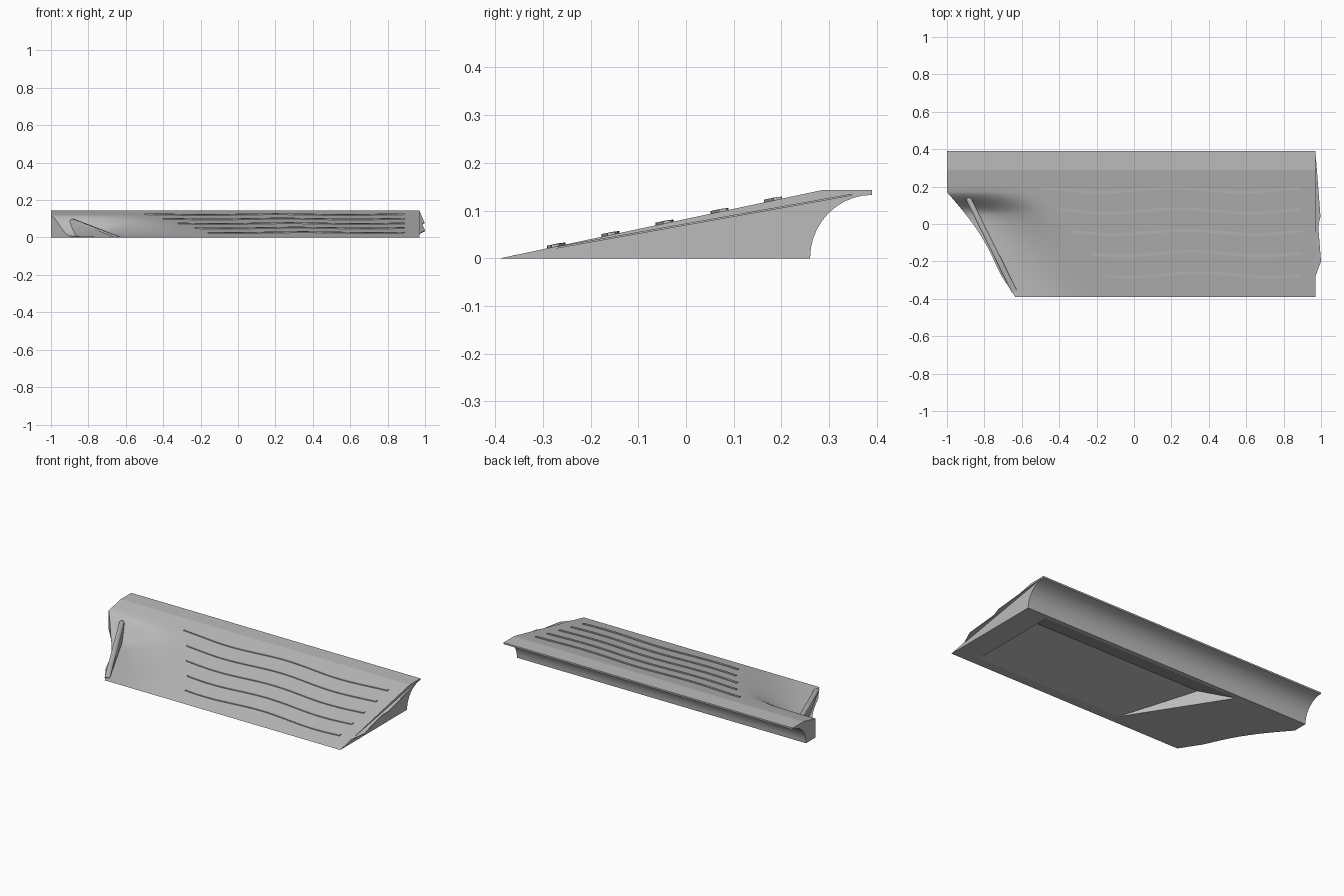
import bpy, bmesh, math
from mathutils import Vector

if "Cube" in bpy.data.objects:
    bpy.data.objects.remove(bpy.data.objects["Cube"])

grey = bpy.data.materials.new("plain grey")
grey.diffuse_color = (0.5, 0.5, 0.5, 1)
grey.use_nodes = True
grey.node_tree.nodes["Principled BSDF"].inputs["Base Color"].default_value = grey.diffuse_color

FRONT, BACK, RIGHT = -0.39, 0.39, 0.97
SLOPE = 0.143 / 0.675


def smooth(t):
    t = max(0.0, min(1.0, t))
    return t * t * (3 - 2 * t)


def left_edge(y):
    """Slanted, slightly hollow left outline."""
    if y >= 0.17:
        return -1.0
    t = (0.17 - y) / 0.56
    return -1 + 0.365 * t + 0.03 * math.sin(math.pi * min(1, t * 1.3)) * (1 if t < 0.77 else 0)


def deck_z(x, y):
    """Sloped deck, flat at the back, scooped out beside the left edge."""
    z = min(0.143, (y - FRONT) * SLOPE)
    near_left = 1 - smooth((x - left_edge(y) - 0.04) / 0.42)
    scoop = near_left * smooth((0.175 - y) / 0.13)
    return z * (1 - 0.93 * scoop)


def under_z(y):
    """Flat base, then a quarter-circle cove under the back lip."""
    if y <= 0.26:
        return 0.0
    return 0.133 * math.sqrt(max(0.0, 1 - ((0.39 - y) / 0.13) ** 2))


def finish(bm, name, angle=30):
    bmesh.ops.remove_doubles(bm, verts=bm.verts, dist=1e-5)
    bmesh.ops.recalc_face_normals(bm, faces=bm.faces)
    me = bpy.data.meshes.new(name)
    bm.to_mesh(me)
    bm.free()
    me.materials.append(grey)
    ob = bpy.data.objects.new(name, me)
    bpy.context.collection.objects.link(ob)
    shade(ob, angle)
    return ob


def shade(ob, angle):
    bpy.ops.object.select_all(action='DESELECT')
    ob.select_set(True)
    bpy.context.view_layer.objects.active = ob
    bpy.ops.object.shade_smooth_by_angle(angle=math.radians(angle))


def loft(name, rings, angle=30):
    """Skin a row of closed rings and cap both ends."""
    bm = bmesh.new()
    rows = [[bm.verts.new(p) for p in r] for r in rings]
    n = len(rows[0])
    for a, b in zip(rows, rows[1:]):
        for i in range(n):
            bm.faces.new((a[i], a[(i + 1) % n], b[(i + 1) % n], b[i]))
    bm.faces.new(rows[0])
    bm.faces.new(rows[-1])
    return finish(bm, name, angle)


# ramp body: matching top and bottom sheets joined round the rim
ys = [FRONT + 0.04 * i for i in range(12)]
ys += [0.07 + 0.015 * i for i in range(7)] + [0.17, 0.21, 0.235, 0.26]
ys += [0.39 - 0.13 * math.cos(math.radians(a)) for a in range(9, 91, 9)] + [0.285]
ys = sorted(set(round(y, 4) for y in ys))
us = [(i / 36) ** 1.5 for i in range(37)]
bm = bmesh.new()
top, base = [], []
for u in us:
    xs = [left_edge(y) + u * (RIGHT - left_edge(y)) for y in ys]
    top.append([bm.verts.new((x, y, deck_z(x, y))) for x, y in zip(xs, ys)])
    base.append([bm.verts.new((x, y, under_z(y))) for x, y in zip(xs, ys)])
for i in range(len(us) - 1):
    for j in range(len(ys) - 1):
        for s in (top, base):
            bm.faces.new((s[i][j], s[i + 1][j], s[i + 1][j + 1], s[i][j + 1]))
    bm.faces.new((top[i][-1], top[i + 1][-1], base[i + 1][-1], base[i][-1]))
for i in (0, -1):
    for j in range(len(ys) - 1):
        bm.faces.new((top[i][j], top[i][j + 1], base[i][j + 1], base[i][j]))
body = finish(bm, "ramp_body")

# hollow under the ramp, with a slanted left wall
section = [(-0.33, -0.03), (-0.33, 0.0), (0.05, 0.083), (0.233, 0.0), (0.233, -0.03)]
cutter = loft("hollow_cutter", [
    [(-0.167 - 0.64 * (y + 0.33), y, z) for y, z in section],
    [(0.82, y, z) for y, z in section]])
cutter.hide_render = True
mod = body.modifiers.new("hollow", 'BOOLEAN')
mod.operation, mod.solver, mod.object = 'DIFFERENCE', 'EXACT', cutter
bpy.context.view_layer.objects.active = body
bpy.ops.object.modifier_apply(modifier="hollow")
bpy.data.objects.remove(cutter)
shade(body, 30)

# wavy grip strips
for k, (yc, x0) in enumerate([(0.182, -0.5), (0.07, -0.4), (-0.045, -0.32),
                              (-0.158, -0.23), (-0.272, -0.16)]):
    rings = []
    for i in range(49):
        x = x0 + (0.89 - x0) * i / 48
        y = yc + 0.011 * math.cos(2 * math.pi * (x - 0.2 - 0.037 * k) / 0.75)
        z = (y - FRONT) * SLOPE
        a, b = y - 0.008, y + 0.008
        rings.append([(x, a, z - 0.006), (x, b, z - 0.006),
                      (x, b, z + 0.006), (x, a, z + 0.004)])
    loft("grip_strip_%d" % (k + 1), rings)

# wedge-shaped fin along the slanted edge, rounded at its high end
low, high = Vector((-0.64, -0.36, 0)), Vector((-0.885, 0.135, 0))
along = (high - low).normalized()
side = Vector((along.y, -along.x, 0))
length = (high - low).length
outline = [(0, 0), (0, 0.006), (length, 0.1)]
outline += [(length + 0.03 * math.cos(a), 0.055 + 0.04 * math.sin(a))
            for a in (1.1, 0.6, 0.0, -0.6, -1.1)] + [(length, 0.0)]
rings = []
for off, inset in ((-0.015, 0.008), (-0.007, 0), (0.007, 0), (0.015, 0.008)):
    rings.append([low + along * max(0, t - inset) + side * off
                  + Vector((0, 0, max(0, z - inset))) for t, z in outline])
loft("edge_fin", rings, 40)

# ragged thin flange on the right end
edge = [(0.39, 0.97), (0.04, 0.997), (-0.01, 0.985), (-0.2, 1.0), (-0.28, 0.97)]
loft("ragged_flange", [
    [(x, y, z) for x in (0.965, xe)
     for z in ((zc, zc - 0.004) if x == 0.965 else (zc - 0.004, zc))]
    for y, xe in edge for zc in [0.023 + 0.179 * (y + 0.28)]], 20)
